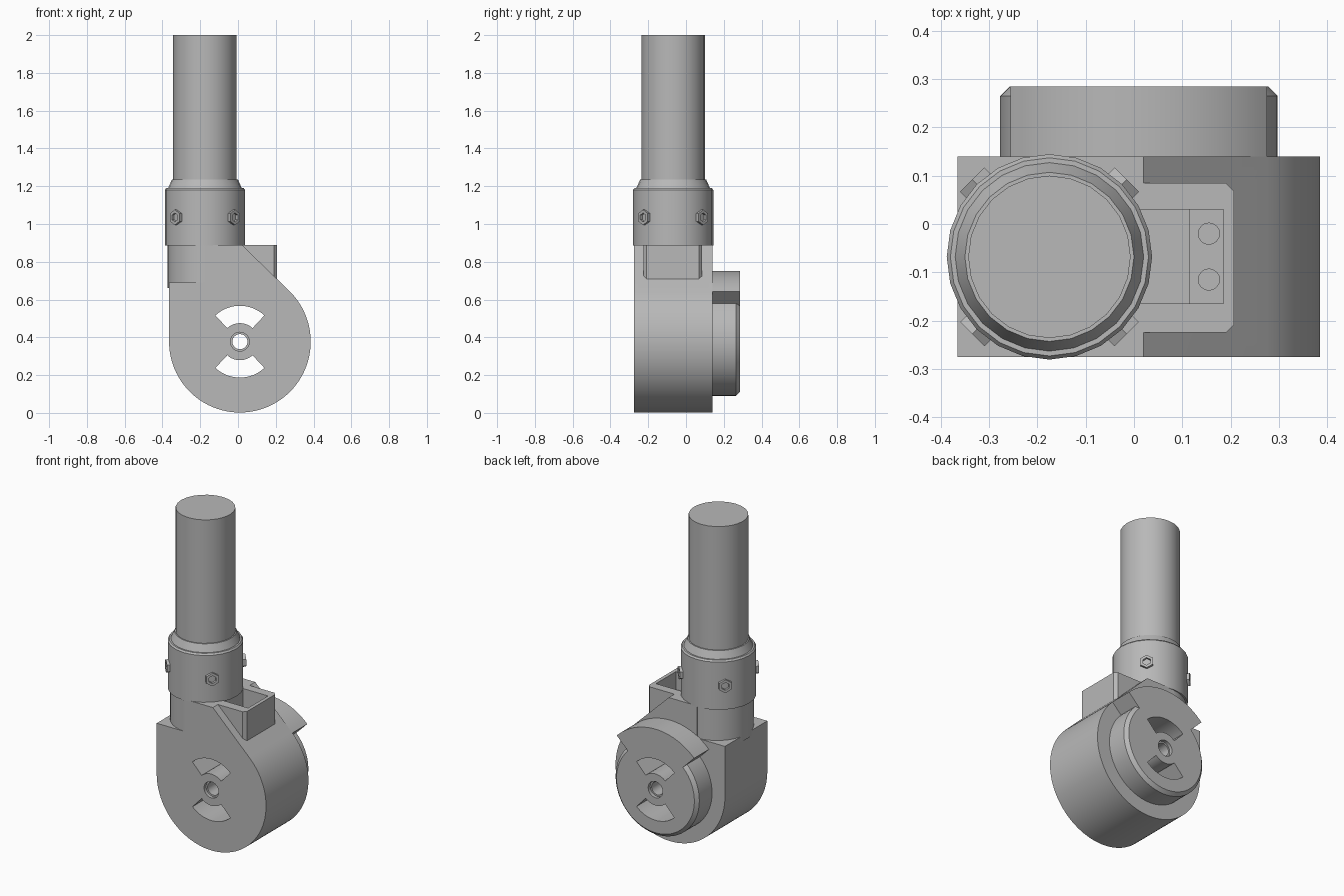
import bpy, bmesh, math

old = bpy.data.objects.get("Cube")
if old:
    bpy.data.objects.remove(old, do_unlink=True)

GREY = (0.48, 0.48, 0.48, 1)
mat = bpy.data.materials.new("plain grey")
mat.use_nodes = True
mat.diffuse_color = GREY
mat.node_tree.nodes["Principled BSDF"].inputs["Base Color"].default_value = GREY

PX, PY = -0.175, -0.068      # tube axis
HX, HZ, HR = 0.01, 0.377, 0.375   # wheel housing centre and radius
FRONT, BACK, DRUM_BACK = -0.275, 0.14, 0.285


def place(axis, u, v, h):
    return (u, v, h) if axis == "Z" else (u, h, v)


def loft(name, rings):
    """Skin a stack of equal rings and cap both ends."""
    bm = bmesh.new()
    rows = [[bm.verts.new(p) for p in ring] for ring in rings]
    n = len(rows[0])
    for a, b in zip(rows, rows[1:]):
        for i in range(n):
            j = (i + 1) % n
            bm.faces.new((a[i], a[j], b[j], b[i]))
    bm.faces.new(rows[0])
    bm.faces.new(rows[-1])
    bmesh.ops.recalc_face_normals(bm, faces=bm.faces)
    mesh = bpy.data.meshes.new(name)
    bm.to_mesh(mesh)
    bm.free()
    mesh.materials.append(mat)
    ob = bpy.data.objects.new(name, mesh)
    bpy.context.collection.objects.link(ob)
    return ob


def prism(name, pts, axis, lo, hi):
    return loft(name, [[place(axis, u, v, h) for u, v in pts] for h in (lo, hi)])


def arc(cx, cy, r, start, end, n):
    angles = [math.radians(start + (end - start) * i / n) for i in range(n + 1)]
    return [(cx + r * math.cos(a), cy + r * math.sin(a)) for a in angles]


def lathe(name, cx, cy, profile, axis="Z", segs=48):
    return loft(name, [[place(axis, u, v, h) for u, v in arc(cx, cy, r, 0, 360, segs)[:-1]]
                       for r, h in profile])


def rect(x0, x1, y0, y1):
    return [(x0, y0), (x1, y0), (x1, y1), (x0, y1)]


def cut(target, cutter):
    bpy.context.view_layer.objects.active = target
    mod = target.modifiers.new("cut", "BOOLEAN")
    mod.operation = "DIFFERENCE"
    mod.solver = "EXACT"
    mod.object = cutter
    bpy.ops.object.modifier_apply(modifier=mod.name)


# Housing: round below, straight on one side, sloped shoulder on the other
outline = arc(HX, HZ, HR, 180, 405, 60)
outline += [(0.02, 0.89), (PX, 0.89), (PX, 0.69), (HX - HR, 0.69)]
housing = prism("housing", outline, "Y", FRONT, BACK)

# Rear drum with chamfered rim, and the raised guard over its top quarter
drum = lathe("rear_drum", HX, HZ, [(0.287, BACK - 0.01), (0.287, 0.265), (0.267, DRUM_BACK)], "Y", 64)
guard_outline = arc(HX, HZ, HR, 45, 135, 24) + arc(HX, HZ, 0.24, 135, 45, 24)
guard = prism("rear_guard", guard_outline, "Y", BACK - 0.01, DRUM_BACK)

# Open box on the shoulder
box_outline = [(0, -0.225), (0.19, -0.225), (0.207, -0.208),
               (0.207, 0.068), (0.19, 0.085), (0, 0.085)]
box = prism("shoulder_box", box_outline, "Z", 0.66, 0.89)

# Cutters: two curved slots and a stepped axle bore
cutters = []
for a0 in (47, 227):
    slot = arc(HX, HZ, 0.19, a0, a0 + 86, 20) + arc(HX, HZ, 0.098, a0 + 86, a0, 14)
    cutters.append(prism("slot_cutter", slot, "Y", -0.4, 0.4))
cutters.append(lathe("bore_cutter", HX, HZ, [
    (0.05, -0.4), (0.05, -0.255), (0.04, -0.255),
    (0.04, 0.265), (0.05, 0.265), (0.05, 0.4)], "Y", 32))
for part in (housing, drum):
    for c in cutters:
        cut(part, c)

# Cutters: stepped pocket and screw holes in the shoulder box
pocket = [prism("pocket_cutter", rect(0.012, 0.185, -0.165, 0.03), "Z", 0.78, 1),
          prism("pocket_cutter", rect(0.012, 0.115, -0.165, 0.03), "Z", 0.73, 1)]
pocket += [lathe("screw_cutter", 0.155, y, [(0.022, 0.74), (0.022, 1)], segs=16)
           for y in (-0.02, -0.115)]
for part in (housing, box):
    for c in pocket:
        cut(part, c)
for c in cutters + pocket:
    bpy.data.objects.remove(c, do_unlink=True)

# Neck, collar and tube
neck = lathe("neck", -0.165, PY, [(0.207, 0.66), (0.207, 0.889)])
# Keep the neck clear of the box pocket
neck_trim = prism("neck_trim", rect(0.0, 0.2, -0.4, 0.4), "Z", 0.5, 1)
cut(neck, neck_trim)
bpy.data.objects.remove(neck_trim, do_unlink=True)
collar = lathe("collar", PX, PY, [(0.2125, 0.885), (0.2125, 1.18), (0.205, 1.19),
                                  (0.195, 1.19), (0.175, 1.235)], segs=24)
tube = lathe("tube", PX, PY, [(0.168, 1.2), (0.168, 2)], segs=24)

# Hexagonal clamp nuts around the collar
nuts = []
for i in range(4):
    nut = lathe("clamp_nut", 0, 0, [(0.041, 0.18), (0.041, 0.226), (0.024, 0.226), (0.024, 0.2)], segs=6)
    nut.location = (PX, PY, 1.035)
    nut.rotation_euler = (0, math.pi / 2, math.radians(45 + 90 * i))
    nuts.append(nut)

# Smooth the round parts, keeping edges crisp
bpy.ops.object.select_all(action="DESELECT")
for ob in (housing, drum, guard, neck, collar, tube):
    ob.select_set(True)
bpy.context.view_layer.objects.active = housing
bpy.ops.object.shade_smooth_by_angle(angle=math.radians(30))
